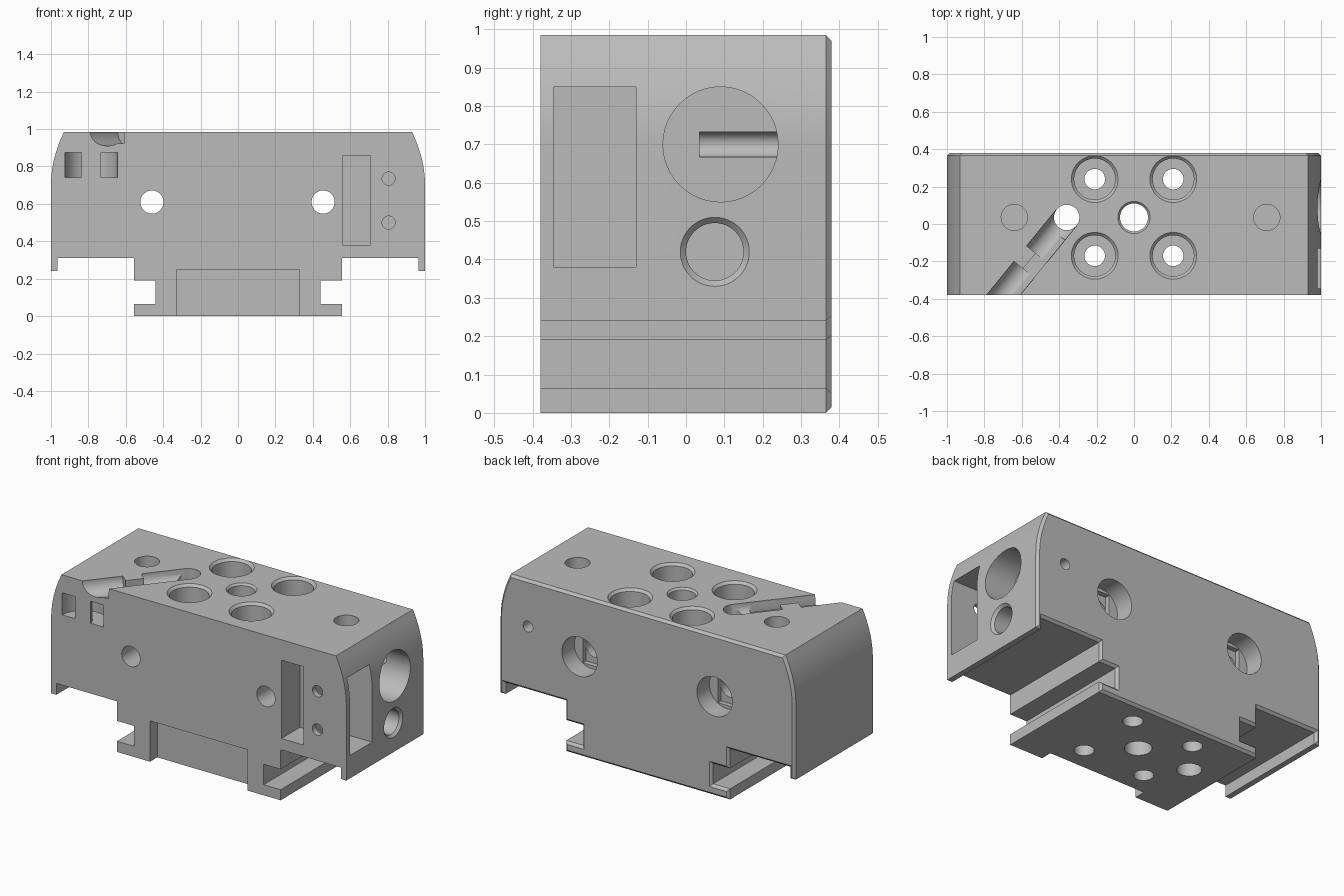
import bpy, bmesh, math
from mathutils import Vector, Matrix

old = bpy.data.objects.get("Cube")
if old:
    bpy.data.objects.remove(old, do_unlink=True)

grey = bpy.data.materials.new("matte_grey")
grey.use_nodes = True
grey.diffuse_color = (0.5, 0.5, 0.5, 1)
grey.node_tree.nodes["Principled BSDF"].inputs["Base Color"].default_value = (0.5, 0.5, 0.5, 1)

cutters = bpy.data.collections.new("cutters")
bpy.context.scene.collection.children.link(cutters)


def finish(bm, name, collection):
    bmesh.ops.recalc_face_normals(bm, faces=bm.faces)
    mesh = bpy.data.meshes.new(name)
    bm.to_mesh(mesh)
    bm.free()
    mesh.materials.append(grey)
    ob = bpy.data.objects.new(name, mesh)
    collection.objects.link(ob)
    ob.hide_render = collection is cutters
    return ob


def turned_cut(name, origin, direction, steps, ring=False, n=48):
    """Turned cutter; steps are (radius, depth) pairs along the direction."""
    bm = bmesh.new()
    m = Matrix.Translation(origin) @ Vector(direction).to_track_quat('Z', 'Y').to_matrix().to_4x4()
    loops = [[bm.verts.new(m @ Vector((r * math.cos(a), r * math.sin(a), d)))
              for a in (math.tau * i / n for i in range(n))] for r, d in steps]
    pairs = list(zip(loops, loops[1:]))
    if ring:
        pairs.append((loops[-1], loops[0]))
    else:
        bm.faces.new(loops[0])
        bm.faces.new(loops[-1])
    for a, b in pairs:
        for i in range(n):
            j = (i + 1) % n
            bm.faces.new((a[i], a[j], b[j], b[i]))
    return finish(bm, name, cutters)


def box_cut(name, lo, hi, matrix=Matrix()):
    bm = bmesh.new()
    lo, hi = Vector(lo), Vector(hi)
    bmesh.ops.create_cube(bm, size=1, matrix=matrix @ Matrix.Translation((lo + hi) / 2)
                          @ Matrix.Diagonal((*(hi - lo), 1)))
    return finish(bm, name, cutters)


# Housing: extruded half profile mirrored in x, chamfered around the back
TOP = 0.985
half = [(0.555, 0), (0.555, 0.065), (0.44, 0.065), (0.44, 0.19), (0.555, 0.19),
        (0.555, 0.31), (0.965, 0.31), (0.965, 0.24), (1, 0.24)]
half += [(1 - 0.07 * (i / 10) ** 2, 0.7 + (TOP - 0.7) * i / 10) for i in range(11)]
outline = half + [(-x, z) for x, z in reversed(half)]
bm = bmesh.new()
front = bm.faces.new([bm.verts.new((x, -0.38, z)) for x, z in outline])
ext = bmesh.ops.extrude_face_region(bm, geom=[front], use_keep_orig=True)
bmesh.ops.translate(bm, vec=(0, 0.745, 0), verts=[g for g in ext["geom"] if isinstance(g, bmesh.types.BMVert)])
bmesh.ops.recalc_face_normals(bm, faces=bm.faces)
back = [f for f in bm.faces if f.normal.y > 0.9]
bmesh.ops.inset_region(bm, faces=back, thickness=0.015, depth=0.015, use_even_offset=True)
body = finish(bm, "housing", bpy.context.scene.collection)

DOWN = (0, 0, -1)
# Counterbored bolt holes through the top
for x in (-0.21, 0.21):
    for y in (0.24, -0.17):
        turned_cut("bolt_hole", (x, y, TOP), DOWN,
                   [(0.135, -0.01), (0.11, 0.015), (0.11, 0.45), (0.055, 0.45), (0.055, 1.1)])
turned_cut("centre_hole", (0, 0.035, TOP), DOWN, [(0.095, -0.01), (0.075, 0.012), (0.075, 1.1)])
turned_cut("cable_hole", (-0.36, 0.035, TOP), DOWN, [(0.068, -0.02), (0.068, 1.1)])
for x in (-0.64, 0.71):
    turned_cut("top_pin_hole", (x, 0.035, TOP), DOWN, [(0.07, -0.02), (0.07, 0.15)])

# Diagonal cable groove with a pinched section
along = Vector((-0.632, -0.775, 0)).normalized()
start = Vector((-0.36, 0.035, TOP - 0.005))
for a, b in ((0, 0.253), (0.36, 0.8)):
    turned_cut("cable_groove", start, along, [(0.07, a), (0.07, b)])
frame = Matrix.Translation(start) @ Matrix.Rotation(math.atan2(along.y, along.x), 4, 'Z')
box_cut("groove_pinch", (0.1, -0.008, -0.058), (0.5, 0.068, 0.1), frame)

# Mounting holes through the depth, counterbored and slotted from the back
for x in (-0.46, 0.455):
    turned_cut("mounting_hole", (x, 0.38, 0.61), (0, -1, 0),
               [(0.12, -0.02), (0.12, 0.12), (0.062, 0.12), (0.062, 0.9)])
    box_cut("mounting_step", (x - 0.062, 0.23, 0.51), (x + 0.062, 0.3, 0.71))

# Front pockets: curved strap tunnel, tall slot and pin holes
turned_cut("strap_tunnel", (-0.785, -0.38, 0.74), (0, 0, 1),
           [(0.052, 0), (0.14, 0), (0.14, 0.135), (0.052, 0.135)], ring=True)
box_cut("front_slot", (0.56, -0.5, 0.38), (0.709, -0.2, 0.86))
for z in (0.5, 0.735):
    turned_cut("front_pin_hole", (0.805, -0.38, z), (0, 1, 0), [(0.035, -0.02), (0.035, 0.15)], n=32)
turned_cut("back_pin_hole", (0.805, 0.38, 0.70), (0, -1, 0), [(0.033, -0.02), (0.033, 0.345)], n=32)

# End openings: window, large bore and small chamfered bore
box_cut("end_window", (0.72, -0.345, 0.38), (1.1, -0.13, 0.85))
turned_cut("large_bore", (1, 0.09, 0.70), (-1, 0, 0), [(0.15, -0.05), (0.15, 0.195)])
turned_cut("small_bore", (1, 0.075, 0.42), (-1, 0, 0), [(0.1, -0.01), (0.075, 0.015), (0.075, 0.3)])

# Recess in the front of the foot
box_cut("foot_recess", (-0.33, -0.5, -0.1), (0.33, -0.31, 0.25))

# Cut everything, then drop the cutters
bpy.context.view_layer.objects.active = body
body.select_set(True)
for c in list(cutters.objects):
    mod = body.modifiers.new(c.name, 'BOOLEAN')
    mod.operation = 'DIFFERENCE'
    mod.solver = 'EXACT'
    mod.object = c
    bpy.ops.object.modifier_apply(modifier=mod.name)
    bpy.data.objects.remove(c, do_unlink=True)
bpy.data.collections.remove(cutters)
bpy.ops.object.select_all(action='DESELECT')
body.select_set(True)
bpy.ops.object.shade_smooth_by_angle(angle=math.radians(25))
